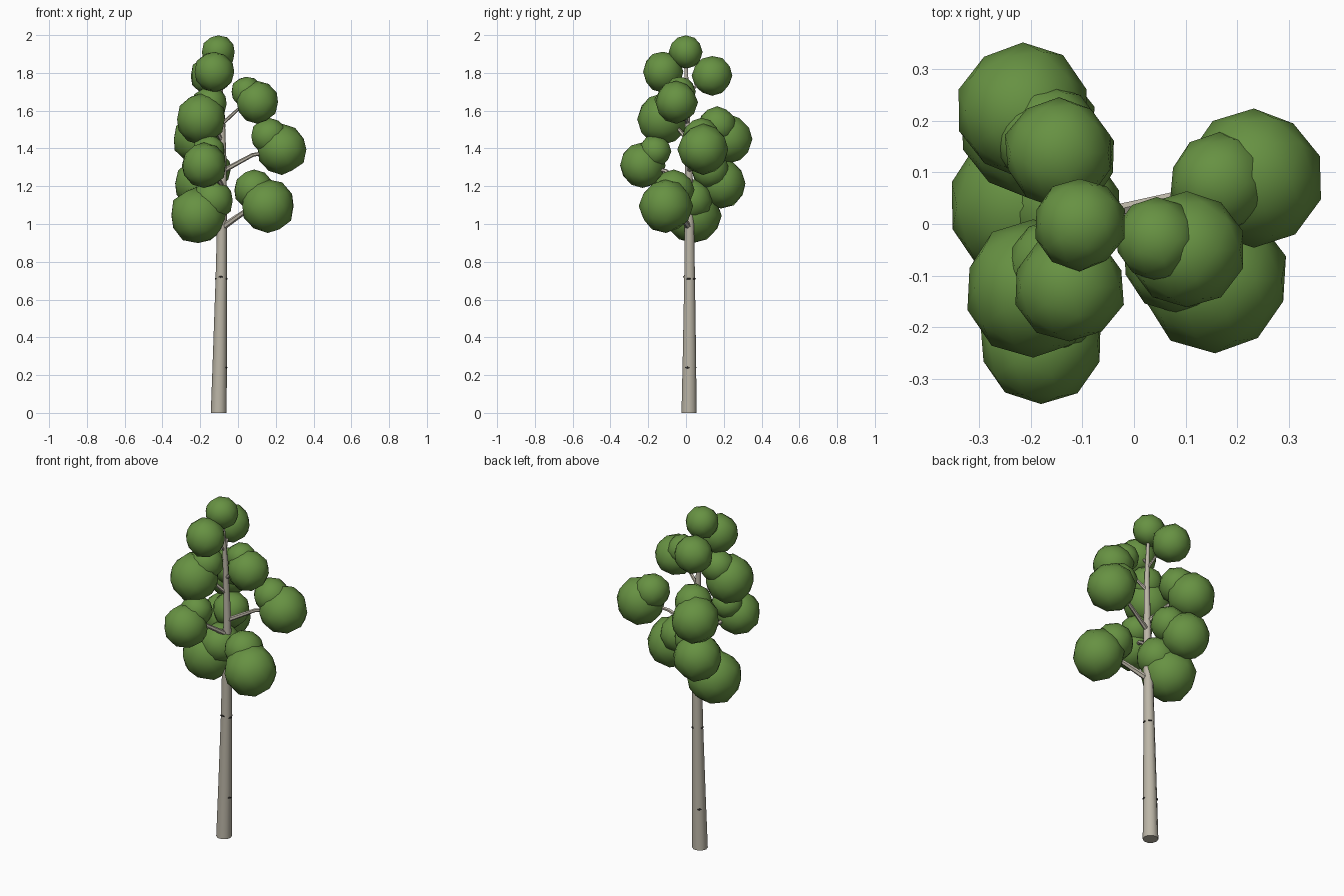
import bpy, bmesh, math, random
from mathutils import Vector

if "Cube" in bpy.data.objects:
    bpy.data.objects.remove(bpy.data.objects["Cube"])

random.seed(4)


def material(name, rgb):
    m = bpy.data.materials.new(name)
    m.diffuse_color = (*rgb, 1)
    m.use_nodes = True
    m.node_tree.nodes["Principled BSDF"].inputs["Base Color"].default_value = m.diffuse_color
    return m


BARK = material("pale bark", (0.50, 0.465, 0.385))
MARK = material("dark bark mark", (0.05, 0.045, 0.04))
LEAF = material("leaf green", (0.135, 0.285, 0.055))


def finish(bm, name, mat, angle):
    bmesh.ops.recalc_face_normals(bm, faces=bm.faces)
    me = bpy.data.meshes.new(name)
    bm.to_mesh(me)
    bm.free()
    me.materials.append(mat)
    ob = bpy.data.objects.new(name, me)
    bpy.context.collection.objects.link(ob)
    bpy.ops.object.select_all(action='DESELECT')
    ob.select_set(True)
    bpy.context.view_layer.objects.active = ob
    bpy.ops.object.shade_smooth_by_angle(angle=math.radians(angle))
    return ob


def tube(name, path, sides):
    """Tapered tube through (x, y, z, radius) points."""
    bm = bmesh.new()
    pts = [Vector(p[:3]) for p in path]
    rings = []
    for i, p in enumerate(pts):
        d = (pts[min(i + 1, len(pts) - 1)] - pts[max(i - 1, 0)]).normalized()
        if i == 0 and path[0][2] == 0:
            d = Vector((0, 0, 1))          # keep the foot flat on the ground
        u = d.cross(Vector((0, 1, 0))).normalized()
        v = d.cross(u)
        r = path[i][3]
        rings.append([bm.verts.new(p + r * (u * math.cos(a) + v * math.sin(a)))
                      for a in (math.tau * k / sides for k in range(sides))])
    for a, b in zip(rings, rings[1:]):
        for k in range(sides):
            n = (k + 1) % sides
            bm.faces.new((a[k], a[n], b[n], b[k]))
    bm.faces.new(rings[0])
    bm.faces.new(rings[-1])
    return finish(bm, name, BARK, 50)


def blob(name, x, y, z, r):
    """Slightly lumpy low-poly leaf ball."""
    bm = bmesh.new()
    bmesh.ops.create_icosphere(bm, subdivisions=2, radius=r * 1.02)
    for v in bm.verts:
        v.co *= random.uniform(0.97, 1.03)
        v.co += Vector((x, y, z))
    return finish(bm, name, LEAF, 80)


# trunk, gently curved
TRUNK = [(-0.102, 0.016, 0, 0.042), (-0.096, 0.018, 0.3, 0.037),
         (-0.089, 0.019, 0.7, 0.030), (-0.085, 0.018, 1.0, 0.026),
         (-0.080, 0.015, 1.3, 0.020), (-0.085, 0.006, 1.6, 0.014),
         (-0.100, 0.0, 1.88, 0.008)]
tube("trunk", TRUNK, 10)


def trunk_at(z):
    for a, b in zip(TRUNK, TRUNK[1:]):
        if z <= b[2]:
            t = (z - a[2]) / (b[2] - a[2])
            return [p + (q - p) * t for p, q in zip(a, b)]
    return list(TRUNK[-1])


# small dark scars on the bark
for i, (z, deg) in enumerate([(0.24, -15), (0.24, 130), (0.71, -10),
                              (0.71, 60), (0.71, 185), (0.72, 265)]):
    x, y, _, r = trunk_at(z)
    a = math.radians(deg)
    bm = bmesh.new()
    bmesh.ops.create_icosphere(bm, subdivisions=1, radius=1)
    for v in bm.verts:
        out, side, up = v.co.x * 0.005 + r, v.co.y * 0.014, v.co.z * 0.005
        v.co = (x + out * math.cos(a) - side * math.sin(a),
                y + out * math.sin(a) + side * math.cos(a), z + up)
    finish(bm, f"bark_mark_{i + 1}", MARK, 30)

# leaf clusters: large ball at the branch tip, small ball further in
CLUSTERS = [
    ((-0.125, -0.122, 1.805, 0.106), None),
    ((-0.145, 0.138, 1.785, 0.105), None),
    ((0.102, -0.050, 1.645, 0.110), (0.044, -0.030, 1.700, 0.080)),
    ((-0.195, -0.125, 1.555, 0.131), (-0.150, -0.080, 1.635, 0.092)),
    ((-0.215, 0.220, 1.450, 0.128), (-0.165, 0.165, 1.520, 0.100)),
    ((0.232, 0.090, 1.395, 0.130), (0.165, 0.080, 1.465, 0.095)),
    ((-0.180, -0.230, 1.310, 0.118), (-0.155, -0.165, 1.385, 0.085)),
    ((-0.205, 0.185, 1.215, 0.130), (-0.135, 0.130, 1.285, 0.098)),
    ((-0.212, 0.035, 1.045, 0.147), (-0.135, 0.030, 1.125, 0.110)),
    ((0.157, -0.107, 1.095, 0.140), (0.085, -0.065, 1.180, 0.105)),
]
blob("crown_top", -0.105, 0.0, 1.91, 0.088)
for i, (big, small) in enumerate(CLUSTERS, 1):
    blob(f"leaf_cluster_{i}", *big)
    if small:
        blob(f"leaf_cluster_{i}_inner", *small)
    # bent branch from the trunk to the cluster
    x, y, z, r = trunk_at(big[2] - 0.115)
    mid = (x + (big[0] - x) * 0.5, y + (big[1] - y) * 0.5, big[2] - 0.03, r * 0.5)
    tube(f"branch_{i}", [(x, y, z, r * 0.65), mid, (*big[:3], r * 0.35)], 6)
